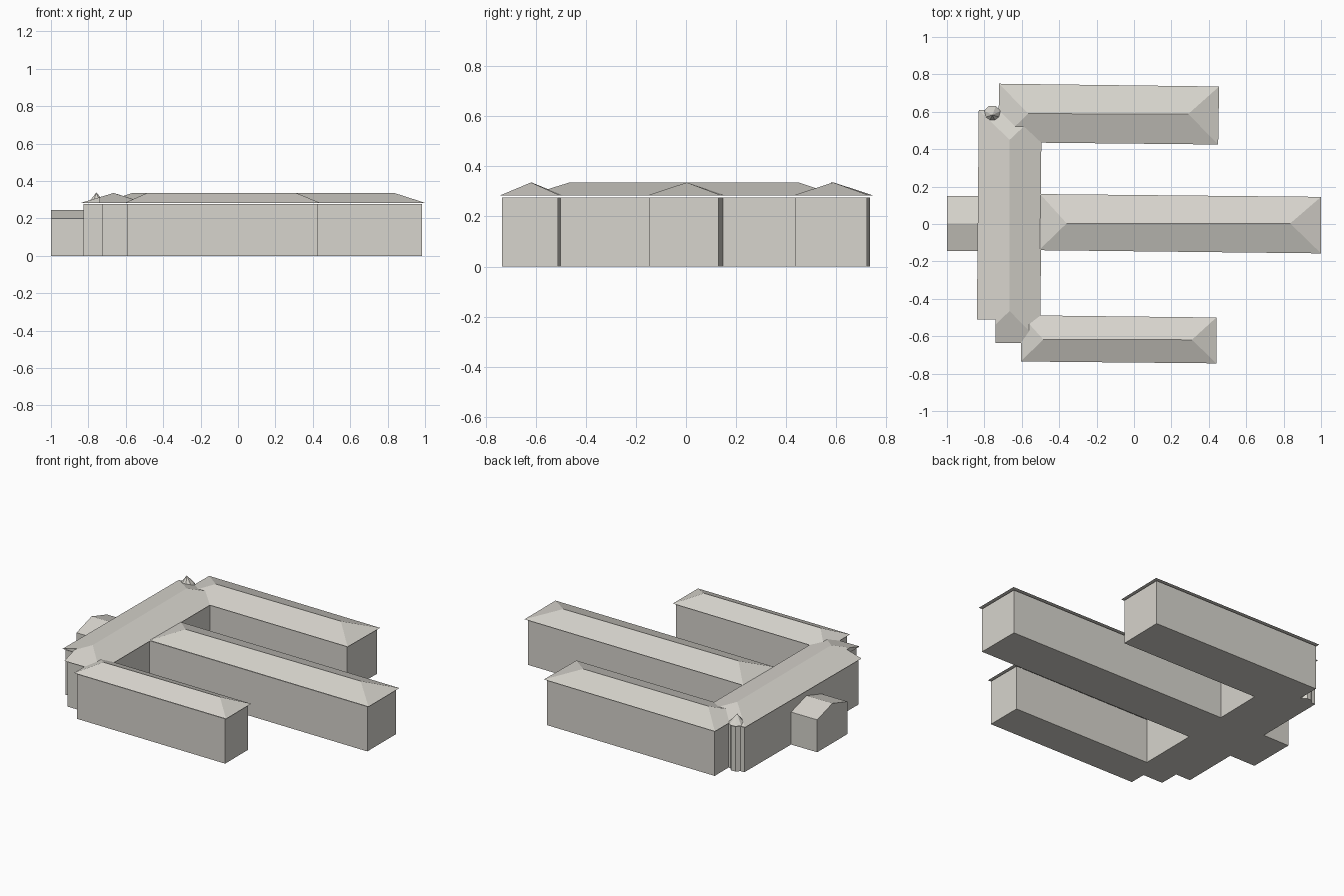
import bpy, math

if "Cube" in bpy.data.objects:
    bpy.data.objects.remove(bpy.data.objects["Cube"])

EAVE, RIDGE, WALL = 0.283, 0.336, 0.276


def material(name, rgb):
    m = bpy.data.materials.new(name)
    m.diffuse_color = (*rgb, 1)
    m.use_nodes = True
    m.node_tree.nodes["Principled BSDF"].inputs["Base Color"].default_value = m.diffuse_color
    return m


stone = material("warm_light_grey", (0.68, 0.66, 0.61))


def mesh_object(name, verts, faces):
    me = bpy.data.meshes.new(name)
    me.from_pydata(verts, [], faces)
    me.materials.append(stone)
    ob = bpy.data.objects.new(name, me)
    bpy.context.collection.objects.link(ob)
    return ob


def prism(name, outline, z0, z1):
    """Extrude a counter-clockwise outline from z0 to z1."""
    n = len(outline)
    verts = [(x, y, z) for z in (z0, z1) for x, y in outline]
    faces = [tuple(reversed(range(n))), tuple(range(n, 2 * n))]
    faces += [(i, (i + 1) % n, n + (i + 1) % n, n + i) for i in range(n)]
    return mesh_object(name, verts, faces)


def hip_roof(name, eaves, ridge_west, ridge_east):
    """Eaves in order south-west, south-east, north-east, north-west."""
    verts = [(x, y, EAVE) for x, y in eaves]
    verts += [(*ridge_west, RIDGE), (*ridge_east, RIDGE)]
    faces = [(3, 2, 1, 0), (0, 1, 5, 4), (1, 2, 5), (2, 3, 4, 5), (3, 0, 4)]
    return mesh_object(name, verts, faces)


# Walls: one E-shaped footprint
prism("main_walls", [
    (-0.827, -0.50), (-0.727, -0.50), (-0.727, -0.622), (-0.592, -0.622),
    (-0.592, -0.724), (0.427, -0.735), (0.427, -0.512), (-0.515, -0.502),
    (-0.512, -0.13), (0.985, -0.147), (0.985, 0.13), (-0.51, 0.147),
    (-0.505, 0.447), (0.437, 0.437), (0.441, 0.722), (-0.71, 0.735),
    (-0.71, 0.60), (-0.818, 0.60)], 0, WALL)

# Hipped roofs of the three wings
hip_roof("north_wing_roof",
         [(-0.725, 0.437), (0.45, 0.425), (0.455, 0.735), (-0.722, 0.75)],
         (-0.565, 0.59), (0.29, 0.588))
hip_roof("middle_wing_roof",
         [(-0.508, -0.14), (1.0, -0.157), (1.0, 0.145), (-0.502, 0.16)],
         (-0.36, 0.003), (0.835, 0.003))
hip_roof("south_wing_roof",
         [(-0.605, -0.735), (0.44, -0.745), (0.44, -0.50), (-0.603, -0.488)],
         (-0.485, -0.617), (0.31, -0.619))

# Spine roof, hipped at both ends with a notch cut from its south-west corner
NOTCH = 0.313
mesh_object("spine_roof", [
    (-0.84, -0.51, EAVE), (-0.74, -0.51, EAVE), (-0.74, -0.635, EAVE),
    (-0.5, -0.635, EAVE), (-0.495, 0.61, EAVE), (-0.83, 0.61, EAVE),
    (-0.74, -0.51, NOTCH), (-0.74, -0.538, NOTCH),
    (-0.665, -0.465, RIDGE), (-0.665, 0.45, RIDGE)],
    [(5, 4, 3, 2, 1, 0), (0, 6, 7, 8, 9, 5), (2, 3, 8, 7), (3, 4, 9, 8),
     (4, 5, 9), (0, 1, 6), (1, 2, 7, 6)])

# Annex: gabled block on the west side, profile extruded along x
profile = [(-0.145, 0), (0.15, 0), (0.15, 0.2), (0.002, 0.245), (-0.145, 0.2)]
n = len(profile)
mesh_object("annex", [(x, y, z) for x in (-1.0, -0.82) for y, z in profile],
            [tuple(reversed(range(n))), tuple(range(n, 2 * n))]
            + [(i, (i + 1) % n, n + (i + 1) % n, n + i) for i in range(n)])


# Corner turret: octagonal shaft with a pointed cap
def octagon(r):
    return [(-0.757 + r * math.cos(math.radians(22.5 + 45 * i)),
             0.587 + r * math.sin(math.radians(22.5 + 45 * i))) for i in range(8)]


prism("turret_shaft", octagon(0.037), 0, WALL)
mesh_object("turret_cap",
            [(x, y, EAVE) for x, y in octagon(0.048)] + [(-0.757, 0.583, 0.339)],
            [tuple(reversed(range(8)))] + [(i, (i + 1) % 8, 8) for i in range(8)])
